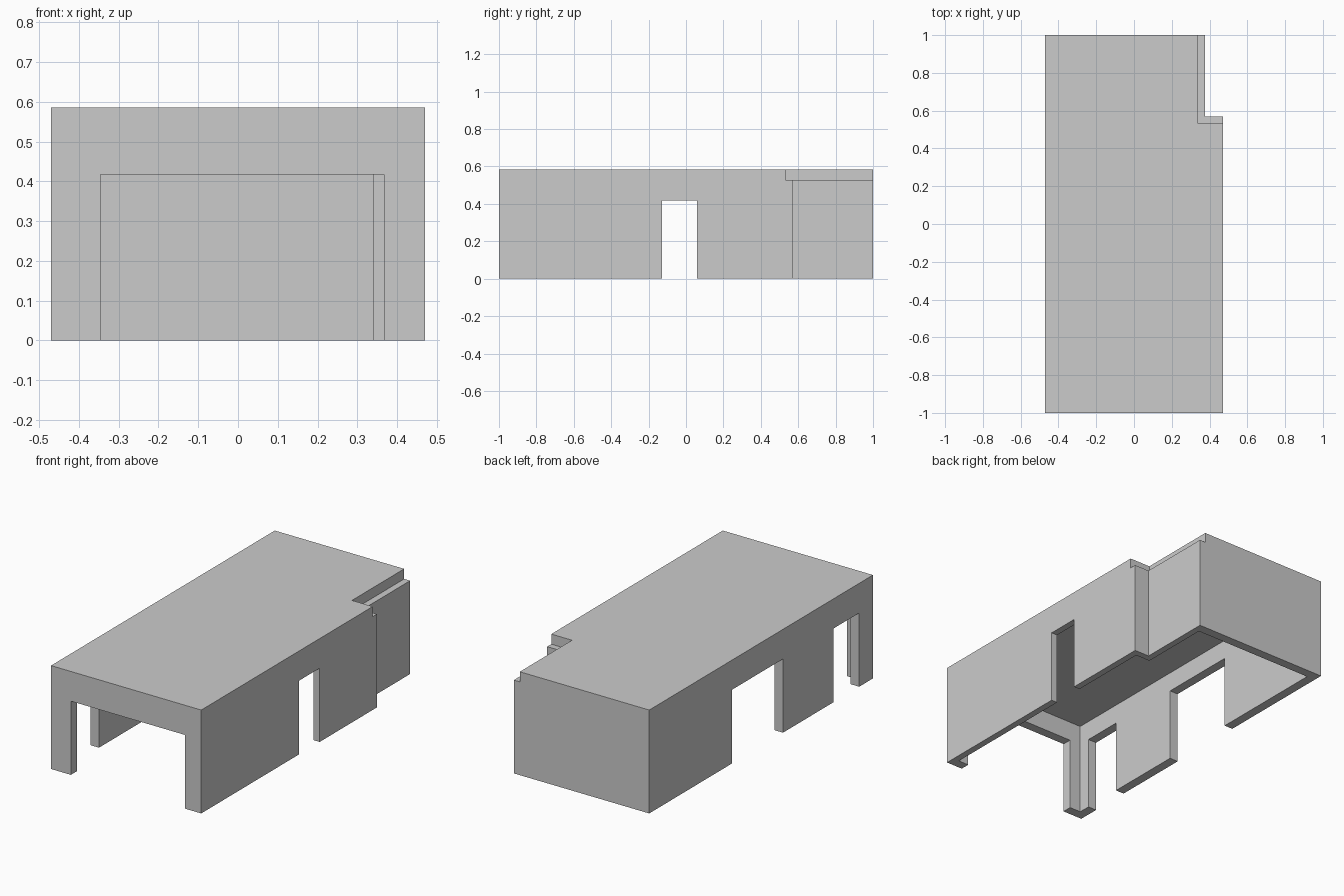
import bpy, bmesh

if "Cube" in bpy.data.objects:
    bpy.data.objects.remove(bpy.data.objects["Cube"])

H, CEIL, DOOR_H = 0.585, 0.528, 0.417

# Matching outer and inner footprints: an L-stepped rectangle, counter-clockwise
OUTER = [(-0.47, -1), (0.47, -1), (0.47, 0.57), (0.377, 0.57), (0.377, 1), (-0.47, 1)]
INNER = [(-0.417, -0.946), (0.432, -0.946), (0.432, 0.533), (0.34, 0.533), (0.34, 0.947), (-0.417, 0.947)]


def make_object(name, bm):
    bmesh.ops.recalc_face_normals(bm, faces=bm.faces)
    mesh = bpy.data.meshes.new(name)
    bm.to_mesh(mesh)
    bm.free()
    obj = bpy.data.objects.new(name, mesh)
    bpy.context.collection.objects.link(obj)
    return obj


def prism(name, points, z0, z1):
    bm = bmesh.new()
    face = bm.faces.new([bm.verts.new((x, y, z0)) for x, y in points])
    top = bmesh.ops.extrude_face_region(bm, geom=[face], use_keep_orig=True)["geom"]
    bmesh.ops.translate(bm, vec=(0, 0, z1 - z0),
                        verts=[v for v in top if isinstance(v, bmesh.types.BMVert)])
    return make_object(name, bm)


def ring_wall(name, outer, inner, z0, z1):
    bm = bmesh.new()
    loops = [[bm.verts.new((x, y, z)) for x, y in pts]
             for pts, z in ((outer, z0), (outer, z1), (inner, z1), (inner, z0))]
    n = len(outer)
    for k in range(4):
        a, b = loops[k], loops[(k + 1) % 4]
        for i in range(n):
            j = (i + 1) % n
            bm.faces.new((a[i], a[j], b[j], b[i]))
    return make_object(name, bm)


# Outer walls
walls = ring_wall("walls", OUTER, INNER, 0, CEIL)

# Door openings: x range, y range
openings = {
    "front_opening": (-0.346, 0.367, -1.1, -0.9),
    "right_door": (0.40, 0.6, -0.127, 0.059),
    "left_front_door": (-0.6, -0.38, -0.877, -0.647),
    "left_wide_door": (-0.6, -0.38, -0.196, 0.26),
}
for name, (x0, x1, y0, y1) in openings.items():
    cutter = prism(name + "_cutter", [(x0, y0), (x1, y0), (x1, y1), (x0, y1)], -0.1, DOOR_H)
    cutter.hide_render = True
    cutter.hide_viewport = True
    mod = walls.modifiers.new(name, "BOOLEAN")
    mod.operation = "DIFFERENCE"
    mod.solver = "EXACT"
    mod.object = cutter

# Roof slab, set back to the inner wall line around the corner step
roof_outline = OUTER[:2] + [(0.47, 0.533), (0.34, 0.533), (0.34, 1), (-0.47, 1)]
prism("roof", roof_outline, CEIL, H)
